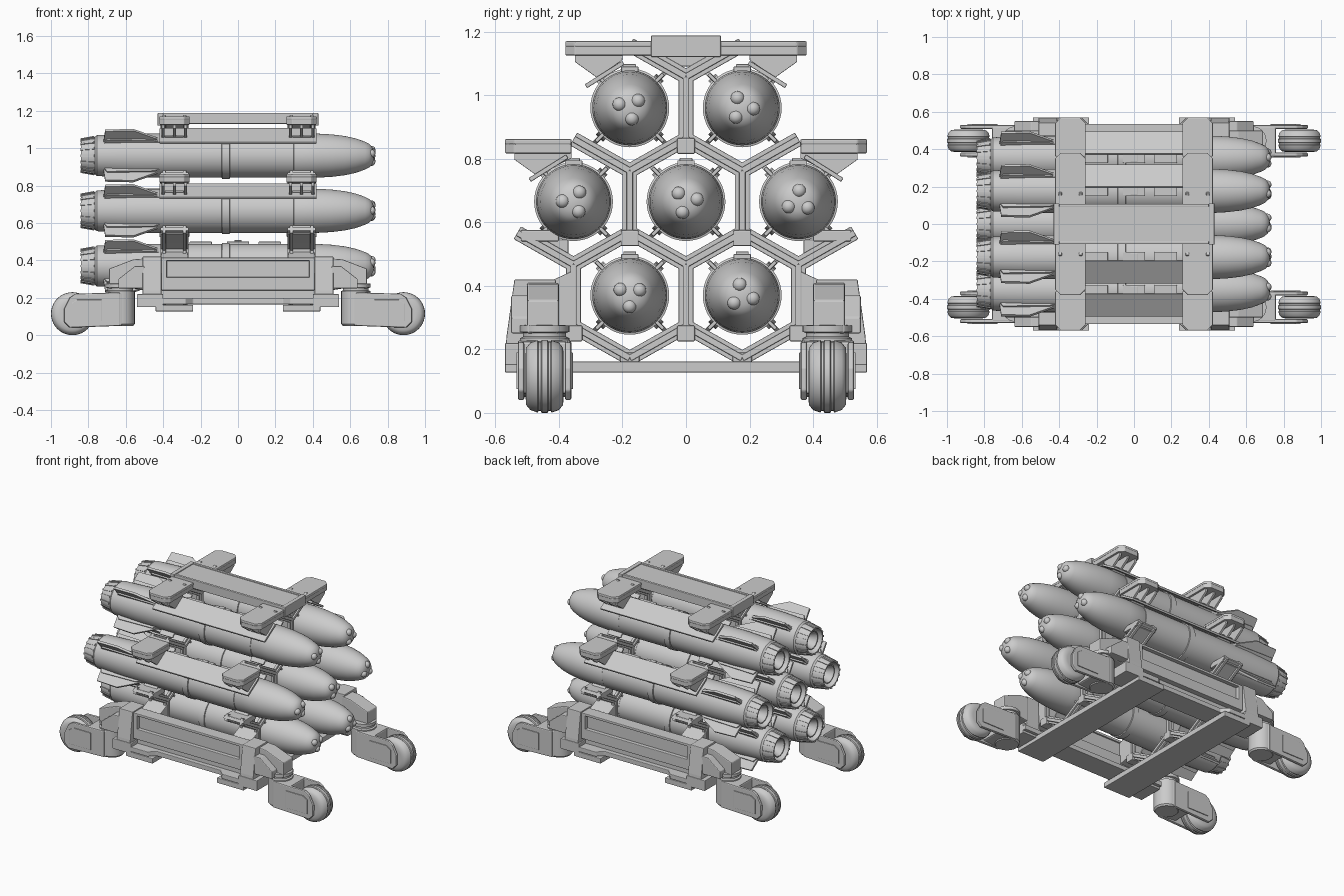
import bpy, bmesh, math
from mathutils import Vector, Matrix

if "Cube" in bpy.data.objects:
    bpy.data.objects.remove(bpy.data.objects["Cube"])

COL = bpy.context.collection


def finish(name, bm, bevel=0, smooth=False):
    bmesh.ops.recalc_face_normals(bm, faces=bm.faces[:])
    me = bpy.data.meshes.new(name)
    bm.to_mesh(me)
    bm.free()
    ob = bpy.data.objects.new(name, me)
    COL.objects.link(ob)
    if bevel:
        m = ob.modifiers.new("bevel", 'BEVEL')
        m.width, m.segments, m.limit_method = bevel, 2, 'ANGLE'
    if smooth:
        bpy.ops.object.select_all(action='DESELECT')
        ob.select_set(True)
        bpy.context.view_layer.objects.active = ob
        bpy.ops.object.shade_smooth_by_angle(angle=math.radians(35))
    return ob


def prism(name, pts, axis, a, b, bevel=0.004):
    """Extrude a 2D outline along an axis: x takes (y,z), y takes (x,z), z takes (x,y)."""
    def put(p, t):
        return {'x': (t, p[0], p[1]), 'y': (p[0], t, p[1]), 'z': (p[0], p[1], t)}[axis]
    bm = bmesh.new()
    lo = [bm.verts.new(put(p, a)) for p in pts]
    hi = [bm.verts.new(put(p, b)) for p in pts]
    bm.faces.new(lo)
    bm.faces.new(hi)
    for i in range(len(pts)):
        j = (i + 1) % len(pts)
        bm.faces.new((lo[i], lo[j], hi[j], hi[i]))
    return finish(name, bm, bevel)


def box(name, x, y, z, bevel=0.004):
    return prism(name, [(x[0], y[0]), (x[1], y[0]), (x[1], y[1]), (x[0], y[1])], 'z', z[0], z[1], bevel)


def bar(name, p, q, w, x0, x1):
    """Plate of thickness w between two (y,z) points, spanning x0..x1."""
    p, q = Vector(p), Vector(q)
    d = (q - p).normalized()
    n = Vector((-d.y, d.x)) * w / 2
    return prism(name, [p + n, q + n, q - n, p - n], 'x', x0, x1, 0.003)


def lathe(name, prof, axis='X', seg=48):
    """Spin an (axial, radius) profile about an axis."""
    bm = bmesh.new()
    vs = [bm.verts.new((a, 0, r) if axis == 'X' else (r, a, 0) if axis == 'Y' else (r, 0, a)) for a, r in prof]
    es = [bm.edges.new((vs[i], vs[i + 1])) for i in range(len(vs) - 1)]
    ax = {'X': (1, 0, 0), 'Y': (0, 1, 0), 'Z': (0, 0, 1)}[axis]
    bmesh.ops.spin(bm, geom=vs + es, cent=(0, 0, 0), axis=ax, angle=2 * math.pi, steps=seg, use_duplicate=False)
    bmesh.ops.remove_doubles(bm, verts=bm.verts[:], dist=1e-5)
    return finish(name, bm, smooth=True)


# ---- munition parts, built once at the origin
body = lathe("munition_body", [
    (-.76, 0), (-.76, .07), (-.84, .08), (-.84, .088), (-.78, .1), (-.765, .1), (-.755, .109), (-.55, .118),
    (-.087, .118), (-.085, .124), (-.045, .124), (-.043, .118), (.298, .118), (.3, .1165), (.303, .118),
    (.42, .118), (.5, .1135), (.57, .105), (.63, .092), (.68, .074), (.7, .064), (.715, .05), (.724, .03), (.727, 0)])
nozzle = lathe("munition_nozzle", [(-.76, .05), (-.82, .062), (-.82, .056), (-.76, .03)], seg=24)
bm = bmesh.new()
for k in range(3):
    a = k * math.tau / 3
    bmesh.ops.create_uvsphere(bm, u_segments=16, v_segments=8, radius=.022,
                              matrix=Matrix.Translation((.713, .034 * math.cos(a), .034 * math.sin(a))))
sensors = finish("munition_nose_sensors", bm, smooth=True)

# Four diagonal folded fins and the tail ribs
bm = bmesh.new()
fin = [(-.72, .1), (-.71, .19), (-.56, .195), (-.44, .135), (-.42, .11)]
for k in range(4):
    R = Matrix.Rotation(math.radians(45 + 90 * k), 4, 'X')
    for out, t in ((fin, .007), ([(-.72, .1), (-.7, .135), (-.45, .13), (-.4, .11)], .016)):
        f = bm.faces.new([bm.verts.new(R @ Vector((x, -t, r))) for x, r in out])
        g = bm.faces.new([bm.verts.new(R @ Vector((x, t, r))) for x, r in out])
        bmesh.ops.bridge_loops(bm, edges=list(f.edges) + list(g.edges))
for k in range(16):
    R = Matrix.Rotation(math.tau * k / 16, 4, 'X')
    bmesh.ops.create_cube(bm, size=1, matrix=R @ Matrix.Translation((-.805, 0, .094)) @
                          Matrix.Rotation(-.18, 4, 'Y') @ Matrix.Diagonal((.075, .012, .01, 1)))
fins = finish("munition_fins", bm)

# Lugs along the top of the body
bm = bmesh.new()
for x, w in ((-.2, .12), (0, .12), (.17, .12), (0, .04)):
    bmesh.ops.create_cube(bm, size=1, matrix=Matrix.Translation((x, 0, .118)) @
                          Matrix.Diagonal((w, .055 if w > .1 else .04, .024 if w > .1 else .04, 1)))
lugs = finish("munition_lugs", bm, .003)

DY, Z = .177, (.37, .665, .96)
cells = [(-DY, Z[0]), (DY, Z[0]), (-2 * DY, Z[1]), (0, Z[1]), (2 * DY, Z[1]), (-DY, Z[2]), (DY, Z[2])]
for part in (body, nozzle, sensors, fins, lugs):
    for i, (y, z) in enumerate(cells):
        ob = part if i == 0 else part.copy()
        if i:
            COL.objects.link(ob)
        ob.location = (0, y, z)
        if part is sensors:
            ob.rotation_euler.x = .5 + i * 1.3

# ---- honeycomb racks: shared hexagon edges, open on the outer upper sides
edges = {}
for y, z in cells:
    hexa = [(y, z + .198), (y + DY, z + .098), (y + DY, z - .098), (y, z - .198), (y - DY, z - .098), (y - DY, z + .098)]
    for i in range(6):
        p, q = hexa[i], hexa[(i + 1) % 6]
        my, mz = (p[0] + q[0]) / 2, (p[1] + q[1]) / 2
        outer = abs(my) > .5 or (abs(my) > .25 and mz > .93) or (abs(my) > .4 and mz > .75)
        if not outer:
            edges[(round(my, 2), round(mz, 2))] = (p, q)
for s in (-1, 1):
    c = s * .34
    for p, q in edges.values():
        bar("rack_web", p, q, .02, c - .075, c + .075)
        for o in (-.055, .055):
            bar("rack_rib", p, q, .046, c + o - .009, c + o + .009)
    for y, z in ((0, .84), (-DY, .55), (DY, .55), (0, .25), (-2 * DY, .25), (2 * DY, .25)):
        box("rack_joint", (c - .08, c + .08), (y - .028, y + .028), (z - .025, z + .025))
    # Saddle pads gripping each munition
    for y, z in cells:
        for k in range(4):
            a = math.radians(45 + 90 * k)
            d = Vector((math.cos(a), math.sin(a)))
            bar("rack_grip", Vector((y, z)) + d * .116, Vector((y, z)) + d * .15, .012, c - .05, c + .05)

    for t in (-1, 1):
        # Wing pads, their webs and lower pads
        for y0, y1, zt, inner in ((.1, .38, 1.17, .2), (.36, .57, .862, .36)):
            x0, x1 = c - .082, c + .082
            pad = [(x0, t * y0), (x1, t * y0), (x1, t * (y1 - .03)), (x1 - .03, t * y1), (x0 + .03, t * y1), (x0, t * (y1 - .03))]
            prism("wing_pad", pad, 'z', zt - .018, zt, .005)
            prism("wing_base", [(x * .98 + c * .02, y) for x, y in pad], 'z', zt - .045, zt - .014, .004)
            for o in (-.06, 0, .06):
                prism("wing_web", [(t * (y1 - .03), zt - .065), (t * (y1 - .03), zt - .03), (t * inner, zt - .03),
                                   (t * inner, zt - .06), (t * (y1 - .1), zt - .115)], 'x', c + o - .008, c + o + .008, .002)
        box("lower_pad", (c - .075, c + .075), sorted((t * .4, t * .52)), (.54, .575))
        prism("lower_pad_web", [(t * .37, .46), (t * .5, .545), (t * .37, .545)], 'x', c - .05, c + .05)
    # Cross plate under the racks
    box("base_cross_plate", (c - .1, c + .1), (-.57, .57), (.127, .162))
    for y in (-DY, DY):
        box("base_foot", (c - .07, c + .07), (y - .03, y + .03), (.16, .19))
    box("top_plate_mount", (c - .06, c + .06), (-.1, .1), (1.09, 1.165))

# ---- top spine plate
box("top_plate", (-.42, .42), (-.108, .108), (1.155, 1.182), .006)
for s in (-1, 1):
    box("top_plate_cap", sorted((s * .4, s * .43)), (-.11, .11), (1.12, 1.188))
    box("top_plate_rail", (-.4, .4), sorted((s * .09, s * .108)), (1.13, 1.188))

# ---- sides: sloped guard plates, side beams, base rails
for t in (-1, 1):
    for y, z in ((DY, Z[2]), (2 * DY, Z[1])):
        bar("guard_plate", (t * (y + .02), z + .142), (t * (y + .138), z + .068), .014, -.42, .42)
    box("side_beam_panel", (-.41, .41), sorted((t * .46, t * .51)), (.25, .41))
    for z in ((.24, .31), (.398, .415)):
        box("side_beam_rail", (-.41, .41), sorted((t * .45, t * .535)), z)
    for x in (-.395, .395):
        box("side_beam_end", (x - .015, x + .015), sorted((t * .45, t * .535)), (.3, .41))
    prism("base_rail", [(-.54, t * .38), (.54, t * .38), (.54, t * .57), (.28, t * .57), (.24, t * .53),
                        (-.24, t * .53), (-.28, t * .57), (-.54, t * .57)], 'z', .165, .197)
    box("base_rail_lip", (-.5, .5), sorted((t * .46, t * .5)), (.19, .25))
    prism("beam_gusset", [(t * .35, .27), (t * .46, .25), (t * .46, .4), (t * .35, .45)], 'x', -.41, -.27)
    prism("beam_gusset", [(t * .35, .27), (t * .46, .25), (t * .46, .4), (t * .35, .45)], 'x', .27, .41)

# ---- corner posts, legs and caster wheels
for s in (-1, 1):
    for t in (-1, 1):
        yc = t * .445
        prism("corner_post", [(t * .4, .165), (t * .57, .165), (t * .565, .24), (t * .54, .42), (t * .41, .42)],
              'x', *sorted((s * .41, s * .51)))
        box("corner_foot", sorted((s * .4, s * .54)), sorted((t * .4, t * .57)), (.15, .22))
        leg = [(s * x, z) for x, z in ((.5, .24), (.5, .41), (.56, .405), (.69, .355), (.69, .25), (.56, .25))]
        prism("leg_arm", leg, 'y', *sorted((t * .4, t * .5)), .006)
        prism("leg_side", [(s * x, z) for x, z in ((.5, .25), (.5, .37), (.55, .37), (.64, .3), (.64, .25))],
              'y', *sorted((t * .49, t * .55)), .005)
        sw = lathe("swivel", [(.05, 0), (.05, .07), (.06, .078), (.235, .078), (.24, .068), (.252, .068),
                              (.255, .078), (.275, .078), (.28, 0)], 'Z', 32)
        sw.location = (s * .63, yc, 0)
        arm = [(s * x, z) for x, z in ((.62, .05), (.62, .23), (.76, .225), (.76, .06))]
        prism("caster_arm", arm, 'y', yc - .08, yc + .08, .008)
        for d in (-1, 1):
            side = [(s * x, z) for x, z in ((.63, .05), (.63, .228), (.87, .222), (.9, .2), (.93, .14), (.93, .07), (.9, .04))]
            prism("caster_fork_side", side, 'y', *sorted((yc + d * .064, yc + d * .084)), .006)
            panel = [(s * x, z) for x, z in ((.73, .075), (.73, .19), (.86, .19), (.89, .17), (.89, .075))]
            prism("caster_fork_panel", panel, 'y', *sorted((yc + d * .08, yc + d * .089)), .002)
        wheel = lathe("caster_wheel", [(-.06, 0), (-.06, .065), (-.058, .09), (-.045, .106), (-.022, .114), (-.019, .109),
                                       (-.012, .109), (-.009, .115), (.009, .115), (.012, .109), (.019, .109), (.022, .114),
                                       (.045, .106), (.058, .09), (.06, .065), (.06, 0)], 'Y', 40)
        wheel.location = (s * .885, yc, .115)
